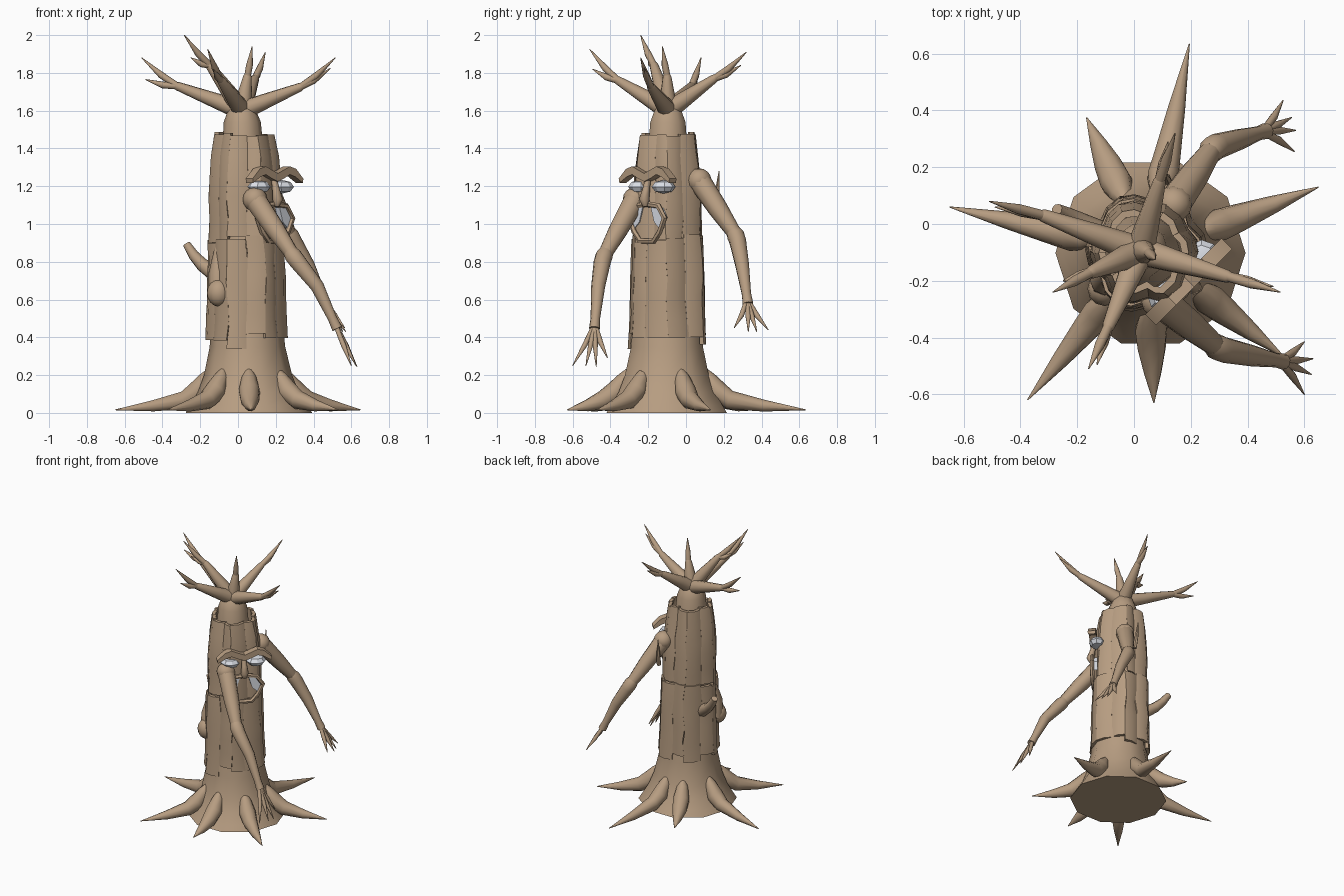
import bpy, bmesh, math, random
from mathutils import Vector, Matrix

if "Cube" in bpy.data.objects:
    bpy.data.objects.remove(bpy.data.objects["Cube"])

random.seed(11)


def material(name, rgb):
    m = bpy.data.materials.new(name)
    m.diffuse_color = (*rgb, 1)
    m.use_nodes = True
    m.node_tree.nodes["Principled BSDF"].inputs["Base Color"].default_value = m.diffuse_color
    return m


BARK = material("bark_tan", (0.47, 0.335, 0.22))
WHITE = material("eye_white", (0.78, 0.81, 0.87))


def finish(name, bm, mat=BARK, angle=50):
    bmesh.ops.recalc_face_normals(bm, faces=bm.faces)
    me = bpy.data.meshes.new(name)
    bm.to_mesh(me)
    bm.free()
    me.materials.append(mat)
    ob = bpy.data.objects.new(name, me)
    bpy.context.collection.objects.link(ob)
    bpy.ops.object.select_all(action='DESELECT')
    ob.select_set(True)
    bpy.context.view_layer.objects.active = ob
    bpy.ops.object.shade_smooth_by_angle(angle=math.radians(angle))
    return ob


def add_tube(bm, path, sides=8):
    """Skin a capped tube through (x, y, z, radius) stations."""
    pts = [Vector(p[:3]) for p in path]
    side, rings = None, []
    for i, p in enumerate(pts):
        t = (pts[min(i + 1, len(pts) - 1)] - pts[max(i - 1, 0)]).normalized()
        if side is None:
            side = t.orthogonal()
        side = (side - t * side.dot(t)).normalized()
        up = t.cross(side)
        rings.append([bm.verts.new(p + path[i][3] * (math.cos(a) * side + math.sin(a) * up))
                      for a in (2 * math.pi * k / sides for k in range(sides))])
    for a, b in zip(rings, rings[1:]):
        for k in range(sides):
            j = (k + 1) % sides
            bm.faces.new((a[k], a[j], b[j], b[k]))
    bm.faces.new(rings[0])
    bm.faces.new(rings[-1])


def tubes(name, paths, sides=8, mat=BARK, angle=50):
    bm = bmesh.new()
    for p in paths:
        add_tube(bm, p, sides)
    return finish(name, bm, mat, angle)


def ball(name, loc, scale, rot=0.0, mat=BARK, seg=12, rings=8, angle=50):
    bm = bmesh.new()
    bmesh.ops.create_uvsphere(bm, u_segments=seg, v_segments=rings, radius=1,
                              matrix=Matrix.Translation(loc) @ Matrix.Rotation(rot, 4, 'Z')
                              @ Matrix.Diagonal((*scale, 1)))
    return finish(name, bm, mat, angle)


# Trunk core: flared ten-sided base up to the crown
core = [(0, .335), (.04, .31), (.11, .268), (.2, .233), (.35, .2), (.9, .155), (1.3, .135),
        (1.45, .105), (1.54, .098), (1.6, .075), (1.65, .03)]
bm = bmesh.new()
rings = []
for z, r in core:
    cx, cy = .058 - .023 * z, -.102 + .004 * z
    rings.append([bm.verts.new((cx + r * math.cos(k * math.pi / 5), cy + r * math.sin(k * math.pi / 5), z))
                  for k in range(10)])
for a, b in zip(rings, rings[1:]):
    for k in range(10):
        bm.faces.new((a[k], a[k - 9], b[k - 9], b[k]))
bm.faces.new(rings[0])
bm.faces.new(rings[-1])
finish("trunk_core", bm)


# Bark layers: fluted upright plates that share edges but end at uneven heights
def bark(name, count, profile, low, high):
    def radius(z):
        for (z0, r0), (z1, r1) in zip(profile, profile[1:]):
            if z <= z1:
                return r0 + (r1 - r0) * max(0, (z - z0) / (z1 - z0))
        return profile[-1][1]
    bm = bmesh.new()
    edges = []
    for k in range(count):
        base = 2 * math.pi * (k + random.uniform(-.2, .2)) / count
        groove = (-.017 if k % 2 else .006) + random.uniform(-.005, .004)
        edges.append([(base + random.uniform(-.04, .04), groove + random.uniform(-.004, .004))
                      for _ in range(6)])
    for k in range(count):
        zb, zt = random.uniform(*low), random.uniform(*high)
        left, right = edges[k], edges[(k + 1) % count]
        rows = []
        for i in range(6):
            z = zb + (zt - zb) * i / 5
            (a0, o0), (a1, o1) = left[i], right[i]
            a1 += 2 * math.pi if k == count - 1 else 0
            row = []
            for a, off in ((a0, o0), ((a0 + a1) / 2, (o0 + o1) / 2 + .005), (a1, o1)):
                c, s = math.cos(a), math.sin(a)
                row.append([bm.verts.new((.05 - .01 * z + r * c, -.098 + r * s, z))
                            for r in (radius(z) + off, radius(z) + off - .025)])
            rows.append(row)
        for lo, hi in zip(rows, rows[1:]):
            for j in (0, 1):
                for w in (0, 1):
                    bm.faces.new((lo[j][w], lo[j + 1][w], hi[j + 1][w], hi[j][w]))
            for j in (0, 2):
                bm.faces.new((lo[j][0], lo[j][1], hi[j][1], hi[j][0]))
        for row in (rows[0], rows[-1]):
            for j in (0, 1):
                bm.faces.new((row[j][0], row[j + 1][0], row[j + 1][1], row[j][1]))
    finish(name, bm, angle=35)


bark("lower_bark", 12, [(.34, .215), (.5, .207), (.75, .202), (.95, .196)], (.33, .42), (.87, .95))
bark("upper_bark", 12, [(.87, .187), (1.2, .185), (1.35, .17), (1.49, .15)], (.87, .94), (1.465, 1.49))

# Roots: swollen at the trunk, tapering to a point on the ground
roots = []
for x, y in [(.195, .635), (-.167, .375), (-.65, .06), (-.375, -.62), (.07, -.63), (.53, -.47), (.65, .13)]:
    c = Vector((.05, -.1))
    d = Vector((x, y)) - c
    u, L = d.normalized(), d.length
    st = [(.19, .235, .015), (.22, .185, .04), (.27, .115, .057), (.34, .068, .05),
          (.34 + (L - .34) * .45, .038, .031), (L, .016, .002)]
    roots.append([(c.x + u.x * r, c.y + u.y * r, z, w) for r, z, w in st])
tubes("roots", roots, 10)

# Crown branches: each has a joint and forked tips
branches = [
    ((-.32, .03, 1.73), [(-.51, .08, 1.88), (-.49, .06, 1.765)]),
    ((.33, -.185, 1.725), [(.515, -.24, 1.88), (.49, -.22, 1.825)]),
    ((-.09, -.36, 1.76), [(-.16, -.51, 1.925), (-.13, -.495, 1.82)]),
    ((.09, .15, 1.77), [(.145, .32, 1.91), (.12, .29, 1.84)]),
    ((-.15, -.17, 1.84), [(-.285, -.24, 2.0), (-.25, -.2, 1.88)]),
    ((.05, -.1, 1.78), [(.075, -.125, 1.94)]),
]
paths = []
for joint, tips in branches:
    j, o = Vector(joint), Vector((.022, -.095, 1.6))
    m = o.lerp(j, .4)
    paths.append([(*o, .052), (*m, .041), (*j, .023), (*(j + (j - o).normalized() * .02), .014)])
    for t in tips:
        t = Vector(t)
        mid = j.lerp(t, .45) + Vector((0, 0, -.01))
        paths.append([(*j, .018), (*mid, .018), (*t, .002)])
tubes("crown_branches", paths, 10)


# Arms: rounded shoulder, elbow joint, forearm and clawed hand
def arm(name, shoulder, elbow, middle, wrist, tips, r):
    s, e, m, w = (Vector(v) for v in (shoulder, elbow, middle, wrist))
    palm = w + (w - m).normalized() * .06
    paths = [[(*s, r), (*s.lerp(e, .5), r * .88), (*e, r * .6)],
             [(*e.lerp(s, .1), r * .66), (*e.lerp(s, .04), r * .78), (*e.lerp(m, .15), r * .76),
              (*m, r * .62), (*w, r * .42), (*palm, r * .48)]]
    for t in tips:
        t = Vector(t)
        paths.append([(*w.lerp(palm, .5), .012), (*palm.lerp(t, .45), .014), (*t, .002)])
    tubes(name, paths, 10)
    ball(name + "_shoulder", s, (r * 1.08,) * 3)


arm("front_arm", (.09, -.27, 1.13), (.3, -.44, .82), (.42, -.465, .67), (.5, -.48, .5),
    [(.6, -.415, .29), (.63, -.475, .245), (.625, -.53, .25), (.6, -.6, .25)], .06)
arm("back_arm", (.14, .07, 1.23), (.28, .27, .93), (.37, .298, .78), (.44, .32, .63),
    [(.525, .435, .44), (.555, .375, .43), (.57, .33, .43), (.565, .255, .45)], .06)
tubes("shoulder_thorn", [[(.12, .15, 1.08, .015), (.115, .165, 1.17, .013), (.11, .175, 1.28, .002)]], 6)

# Side knot with a ridge above it, and a broken stub
ball("knot", (-.103, -.228, .635), (.061, .061, .072))
tubes("knot_ridge", [[(-.105, -.205, .62, .05), (-.105, -.2, .74, .05), (-.095, -.175, .87, .03)]])
tubes("broken_stub", [[(-.1, -.04, .72, .045), (-.19, .005, .785, .036), (-.235, .03, .835, .029),
                       (-.272, .05, .893, .022)]])


# Face, turned to the front right corner: s runs across, d outwards
def face(s, d, z):
    h = math.sqrt(.5)
    return (.06 + h * (s + d), -.07 + h * (s - d), z)


def slab(name, outline, d0, d1, mat=BARK):
    """Extrude an (s, z) outline between two depths."""
    bm = bmesh.new()
    front, back = ([bm.verts.new(face(s, d, z)) for s, z in outline] for d in (d1, d0))
    bm.faces.new(front)
    bm.faces.new(back)
    for k in range(len(outline)):
        bm.faces.new((front[k - 1], front[k], back[k], back[k - 1]))
    return finish(name, bm, mat, 30)


brow = [(0, 1.225), (.05, 1.243), (.09, 1.262), (.13, 1.25), (.185, 1.218), (.19, 1.24),
        (.135, 1.292), (.09, 1.305), (.05, 1.288), (0, 1.268)]
teeth = [(.03, 1.09), (.085, 1.085), (.115, 1.035), (.09, .98), (.055, 1.01)]
for side, label in ((-1, "left"), (1, "right")):
    slab(label + "_brow", [(side * s, z) for s, z in brow], .162, .215)
    # Angular eyes tucked under the brow
    ball(label + "_eye", face(side * .088, .157, 1.197), (.068, .058, .036), math.pi / 4, WHITE, 8, 4, 30)
    # Teeth in the mouth corners
    slab(label + "_teeth", [(side * s, z) for s, z in teeth], .155, .196, WHITE)

tubes("nose", [[(*face(0, d, z), r) for d, z, r in
                [(.185, 1.24, .015), (.2, 1.18, .02), (.213, 1.13, .028), (.205, 1.095, .014)]]])
lip = [(0, 1.105), (.085, 1.095), (.13, 1.03), (.095, .96), (.05, .91), (-.05, .91), (-.095, .96), (-.13, 1.03),
       (-.085, 1.095), (0, 1.105)]
tubes("mouth_rim", [[(*face(s, .192, z), .016) for s, z in lip]], 6)
